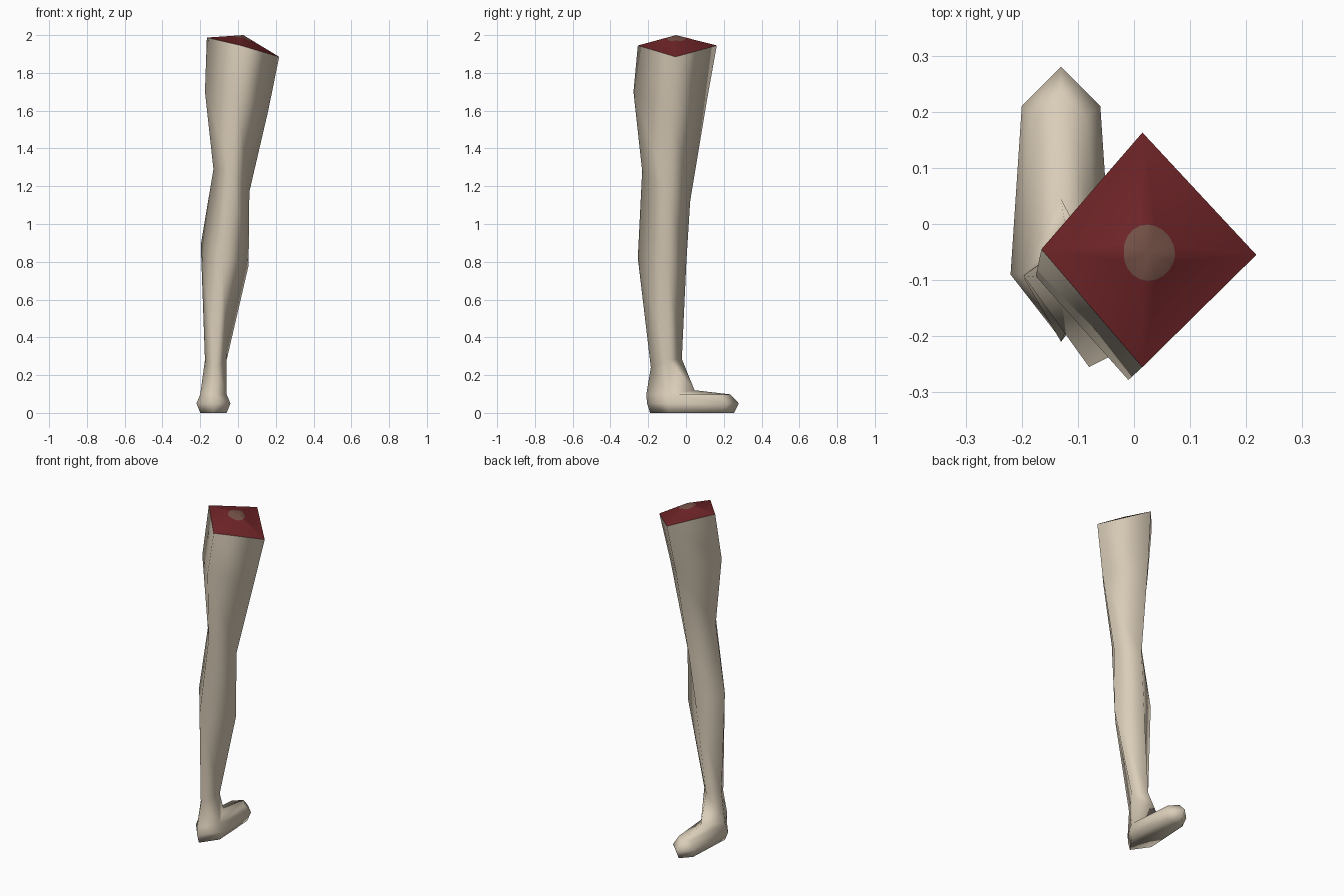
import bpy, math
from mathutils import Vector

if "Cube" in bpy.data.objects:
    bpy.data.objects.remove(bpy.data.objects["Cube"])


def material(name, rgb):
    m = bpy.data.materials.new(name)
    m.diffuse_color = (*rgb, 1)
    m.use_nodes = True
    m.node_tree.nodes["Principled BSDF"].inputs["Base Color"].default_value = m.diffuse_color
    return m


skin = material("skin", (0.70, 0.61, 0.48))
flesh = material("flesh_red", (0.16, 0.018, 0.021))
bone = material("bone_brown", (0.18, 0.085, 0.065))


def make(name, verts, faces, mats):
    me = bpy.data.meshes.new(name)
    me.from_pydata([tuple(v) for v in verts], [], faces)
    for m in mats:
        me.materials.append(m)
    for p in me.polygons:
        p.use_smooth = True
    ob = bpy.data.objects.new(name, me)
    bpy.context.collection.objects.link(ob)
    return ob


# Four-sided leg rings, top to ankle: back, right, front, left corner
rings = [
    [(0.015, -0.255, 1.945), (0.218, -0.055, 1.885), (0.015, 0.163, 1.945), (-0.165, -0.045, 1.987)],
    [(-0.01, -0.278, 1.70), (0.16, -0.08, 1.60), (-0.01, 0.11, 1.65), (-0.175, -0.093, 1.70)],
    [(-0.035, -0.232, 1.28), (0.06, -0.10, 1.17), (-0.035, 0.022, 1.12), (-0.13, -0.10, 1.29)],
    [(-0.08, -0.255, 0.82), (0.056, -0.10, 0.78), (-0.07, 0.002, 0.80), (-0.197, -0.092, 0.89)],
    [(-0.12, -0.186, 0.24), (-0.06, -0.09, 0.28), (-0.12, -0.022, 0.285), (-0.175, -0.09, 0.28)],
]
verts = [v for r in rings for v in r]
faces = []
for i in range(len(rings) - 1):
    for j in range(4):
        k = (j + 1) % 4
        faces.append((4 * i + j, 4 * i + 4 + j, 4 * i + 4 + k, 4 * i + k))

# Foot: mirrored six-point outlines about its own centre line
CX = -0.13


def outline(heel, side, toe_side, toe, z):
    (sw, sy), (tw, ty) = side, toe_side
    return [(CX, heel, z), (CX + sw, sy, z), (CX + tw, ty, z),
            (CX, toe, z), (CX - tw, ty, z), (CX - sw, sy, z)]


a = len(verts)
verts += outline(-0.21, (0.07, -0.09), (0.045, 0.19), 0.235, 0.098)
verts += outline(-0.206, (0.09, -0.09), (0.07, 0.21), 0.28, 0.05)
verts += outline(-0.19, (0.07, -0.09), (0.055, 0.195), 0.255, 0.0)
verts.append((CX, 0.045, 0.12))
instep = len(verts) - 1
for i in range(2):
    for j in range(6):
        k = (j + 1) % 6
        b = a + 6 * i
        faces.append((b + j, b + 6 + j, b + 6 + k, b + k))
faces.append(tuple(a + 12 + j for j in reversed(range(6))))
# Ankle to foot, and the top of the foot
n = 4 * (len(rings) - 1)
foot = [a, a + 1, instep, a + 5]
for j in range(4):
    k = (j + 1) % 4
    faces.append((n + j, foot[j], foot[k], n + k))
faces += [(a + 1, a + 2, a + 3, instep), (a + 5, instep, a + 3, a + 4)]
make("leg_and_foot", verts, faces, [skin])

# Cut end: shallow pyramid with a round bone section at its peak
corners = [Vector(v) for v in rings[0]]
peak = Vector((0.028, -0.053, 2.0))
STEPS, SIZE = 5, 0.24
cap = corners + [peak]
for i in range(4):
    u, v = corners[i] - peak, corners[(i + 1) % 4] - peak
    for s in range(STEPS):
        t = math.pi / 2 * s / STEPS
        cap.append(peak + SIZE * (u * math.cos(t) + v * math.sin(t)))
N = 4 * STEPS
cap_faces = []
for i in range(4):
    arc = [5 + (i * STEPS + s) % N for s in range(STEPS + 1)]
    cap_faces.append((i, (i + 1) % 4, *reversed(arc)))
for i in range(N):
    cap_faces.append((4, 5 + i, 5 + (i + 1) % N))
end = make("cut_end", cap, cap_faces, [flesh, bone])
for p in end.data.polygons:
    p.material_index = 1 if p.index >= 4 else 0
